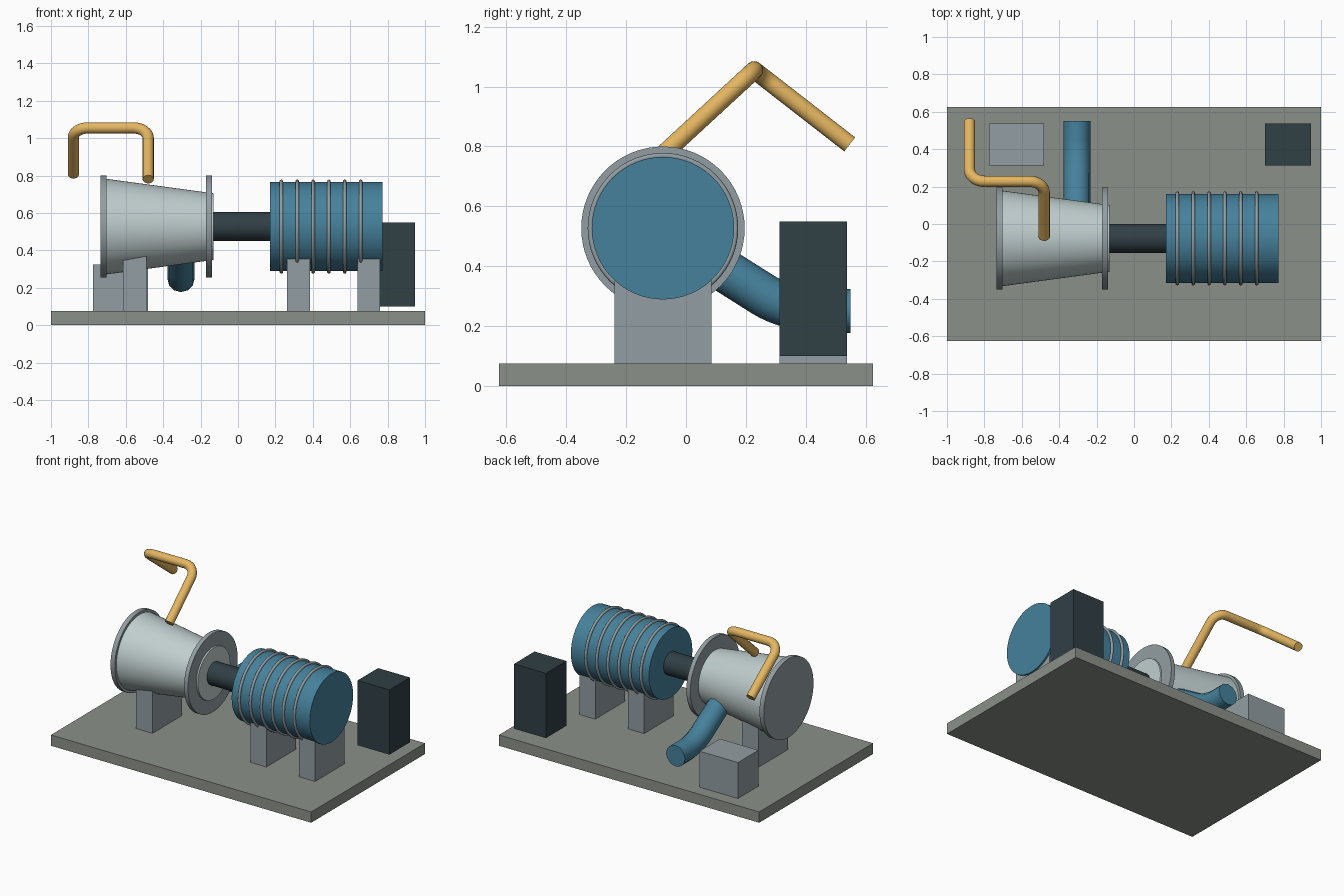
import bpy, math
from mathutils import Vector

if "Cube" in bpy.data.objects:
    bpy.data.objects.remove(bpy.data.objects["Cube"])

AXIS_Y, AXIS_Z = -0.077, 0.527
SIDE = (0, math.pi / 2, 0)


def material(name, rgb):
    m = bpy.data.materials.new(name)
    m.diffuse_color = (*rgb, 1)
    m.use_nodes = True
    m.node_tree.nodes["Principled BSDF"].inputs["Base Color"].default_value = m.diffuse_color
    return m


BASE = material("base_grey", (0.26, 0.28, 0.25))
STEEL = material("steel", (0.29, 0.34, 0.36))
CASING = material("casing_pale", (0.53, 0.62, 0.62))
BLUE = material("blue", (0.06, 0.22, 0.33))
DARK = material("dark", (0.03, 0.05, 0.06))
AMBER = material("amber", (0.78, 0.47, 0.12))


def finish(name, mat, smooth=True):
    o = bpy.context.object
    o.name = name
    o.data.materials.clear()
    o.data.materials.append(mat)
    if smooth:
        bpy.ops.object.shade_smooth_by_angle(angle=math.radians(40))
    return o


def box(name, mat, lo, hi):
    lo, hi = Vector(lo), Vector(hi)
    bpy.ops.mesh.primitive_cube_add(size=1, location=(lo + hi) / 2)
    bpy.context.object.scale = hi - lo
    bpy.ops.object.transform_apply(location=False, rotation=False)
    finish(name, mat, False)


def barrel(name, mat, x0, x1, r0, r1=None):
    """Cylinder or cone along the machine axis."""
    bpy.ops.mesh.primitive_cone_add(
        vertices=64, radius1=r0, radius2=r0 if r1 is None else r1, depth=x1 - x0,
        location=((x0 + x1) / 2, AXIS_Y, AXIS_Z), rotation=SIDE)
    finish(name, mat)


def pipe(name, mat, corners, radius, trim, sides_res, steps=8):
    """Round tube along a path with filleted corners."""
    pts = [Vector(c) for c in corners]
    path = [pts[0]]
    for a, b, c in zip(pts, pts[1:], pts[2:]):
        p, q = b + (a - b).normalized() * trim, b + (c - b).normalized() * trim
        for i in range(steps + 1):
            t = i / steps
            w0, w1, w2 = (1 - t) ** 2, 1.41 * t * (1 - t), t * t
            path.append((p * w0 + b * w1 + q * w2) / (w0 + w1 + w2))
    path.append(pts[-1])
    cu = bpy.data.curves.new(name, 'CURVE')
    cu.dimensions = '3D'
    cu.bevel_depth, cu.bevel_resolution, cu.use_fill_caps = radius, sides_res, True
    s = cu.splines.new('POLY')
    s.points.add(len(path) - 1)
    for sp, v in zip(s.points, path):
        sp.co = (*v, 1)
    o = bpy.data.objects.new(name, cu)
    bpy.context.collection.objects.link(o)
    bpy.ops.object.select_all(action='DESELECT')
    o.select_set(True)
    bpy.context.view_layer.objects.active = o
    bpy.ops.object.convert(target='MESH')
    finish(name, mat)


# Skid and pedestals
box("base_plate", BASE, (-1, -0.625, 0), (1, 0.625, 0.075))
for name, x0, x1 in (("casing_pedestal", -0.615, -0.49),
                     ("generator_pedestal_inner", 0.263, 0.385),
                     ("generator_pedestal_outer", 0.638, 0.76)):
    box(name, STEEL, (x0, -0.239, 0.075), (x1, 0.085, 0.37))

# Turbine casing with end flanges
barrel("turbine_casing", CASING, -0.73, -0.13, 0.259, 0.178)
barrel("inlet_flange", STEEL, -0.735, -0.702, 0.273)
barrel("outlet_flange", STEEL, -0.17, -0.14, 0.273)

# Shaft and ribbed generator
barrel("shaft", DARK, -0.135, 0.175, 0.078)
barrel("generator", BLUE, 0.172, 0.772, 0.238)
for i in range(6):
    bpy.ops.mesh.primitive_torus_add(
        major_radius=0.242, minor_radius=0.0095, major_segments=64, minor_segments=10,
        location=(0.232 + i * 0.0847, AXIS_Y, AXIS_Z), rotation=SIDE)
    finish(f"generator_rib_{i + 1}", STEEL)

# Steam pipe over the casing and exhaust pipe behind it
pipe("steam_pipe", AMBER,
     [(-0.48, -0.07, 0.78), (-0.48, 0.228, 1.055),
      (-0.88, 0.228, 1.055), (-0.88, 0.547, 0.807)], 0.03, 0.08, 6)
pipe("exhaust_pipe", BLUE,
     [(-0.305, -0.02, 0.48), (-0.305, 0.345, 0.25), (-0.305, 0.55, 0.25)], 0.073, 0.1, 4)

# Control cabinet and pump box
box("control_cabinet", DARK, (0.7, 0.313, 0.1), (0.945, 0.538, 0.55))
box("pump_box", STEEL, (-0.776, 0.313, 0.075), (-0.48, 0.538, 0.325))
